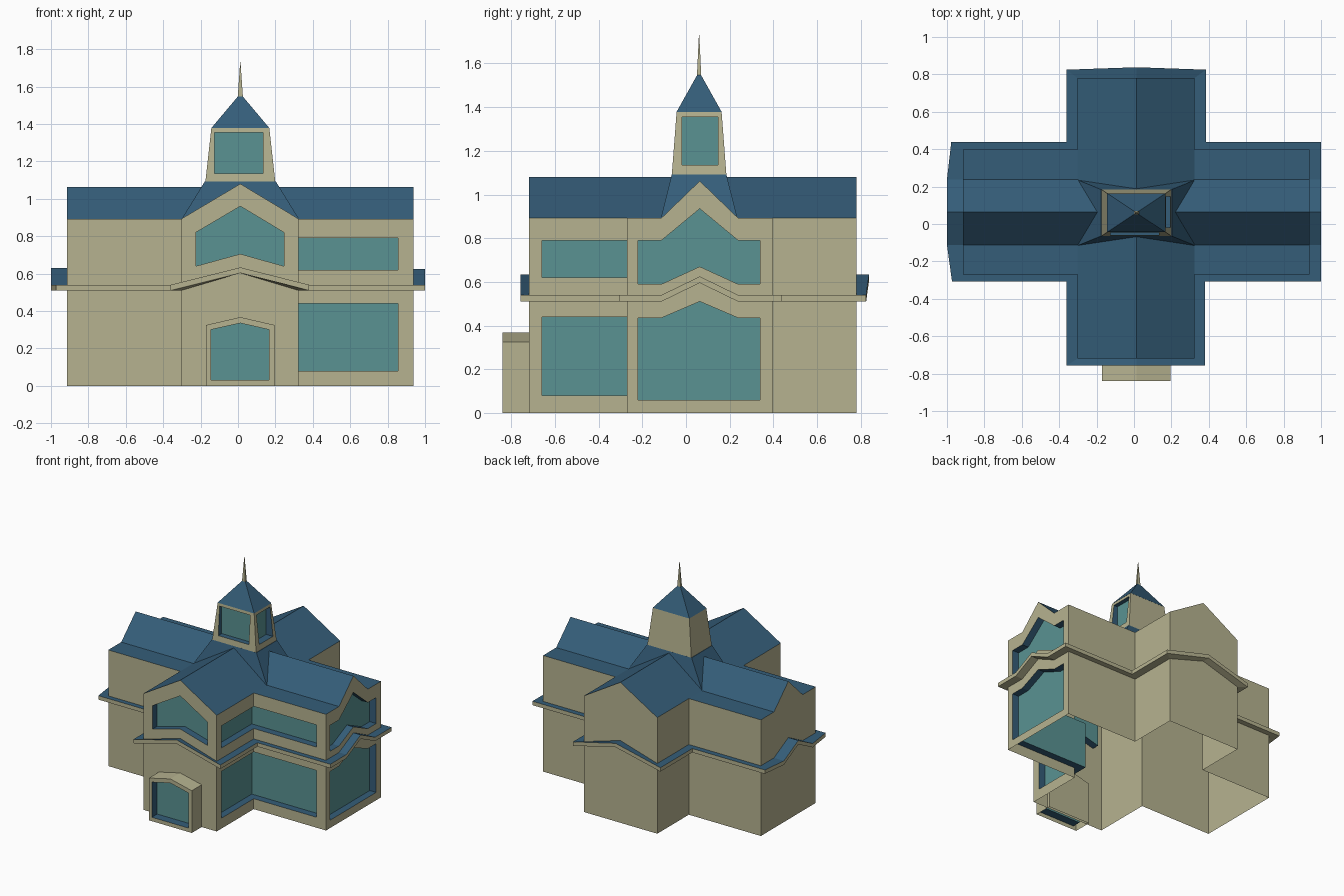
import bpy, bmesh

if "Cube" in bpy.data.objects:
    bpy.data.objects.remove(bpy.data.objects["Cube"])

CX, CY = 0.0125, 0.063          # ridge centre lines
WALL, ROOF, GLASS = 0, 1, 2
MATS = []
for name, col in (("wall", (.47, .45, .28, 1)), ("roof", (.035, .11, .19, 1)), ("glass", (.1, .29, .29, 1))):
    m = bpy.data.materials.new(name)
    m.diffuse_color = col
    m.use_nodes = True
    m.node_tree.nodes["Principled BSDF"].inputs["Base Color"].default_value = m.diffuse_color
    MATS.append(m)


def finish(name, bm, paint, fix=True):
    if fix:
        bmesh.ops.recalc_face_normals(bm, faces=bm.faces)
    bm.normal_update()
    for f in bm.faces:
        f.material_index = paint(f.normal)
    me = bpy.data.meshes.new(name)
    bm.to_mesh(me)
    bm.free()
    for m in MATS:
        me.materials.append(m)
    ob = bpy.data.objects.new(name, me)
    bpy.context.collection.objects.link(ob)
    return ob


def loft(name, rings, paint):
    """Closed solid through rings of equal point count."""
    bm = bmesh.new()
    vs = [[bm.verts.new(p) for p in r] for r in rings]
    n = len(vs[0])
    for a, b in zip(vs, vs[1:]):
        for i in range(n):
            j = (i + 1) % n
            bm.faces.new((a[i], a[j], b[j], b[i]))
    bm.faces.new(vs[0])
    bm.faces.new(vs[-1])
    return finish(name, bm, paint)


def prism(name, axis, prof, a, b, paint):
    place = {"x": lambda p, t: (t, p[0], p[1]),
             "y": lambda p, t: (p[0], t, p[1]),
             "z": lambda p, t: (p[0], p[1], t)}[axis]
    return loft(name, [[place(p, t) for p in prof] for t in (a, b)], paint)


def rect(x0, x1, y0, y1):
    return [(x0, y0), (x1, y0), (x1, y1), (x0, y1)]


def ring(hx, hy, z):
    return [(x, y, z) for x, y in rect(CX - hx, CX + hx, CY - .003 - hy, CY - .003 + hy)]


def combine(ob, other, op):
    mod = ob.modifiers.new("bool", "BOOLEAN")
    mod.operation, mod.object, mod.solver = op, other, "EXACT"
    bpy.context.view_layer.objects.active = ob
    bpy.ops.object.modifier_apply(modifier=mod.name)
    bpy.data.objects.remove(other)


def open_bottom(ob, z=0.0):
    bm = bmesh.new()
    bm.from_mesh(ob.data)
    bmesh.ops.delete(bm, geom=[f for f in bm.faces if all(abs(v.co.z - z) < 1e-4 for v in f.verts)], context="FACES")
    bm.to_mesh(ob.data)
    bm.free()


plain = lambda n: WALL
blue = lambda n: ROOF
by_slope = lambda n: ROOF if n.z > .1 else WALL
front_glass = lambda n: GLASS if n.y > .9 else ROOF
side_glass = lambda n: GLASS if n.x < -.9 else ROOF
corner_glass = lambda n: GLASS if n.x < -.9 or n.y > .9 else ROOF

# House: two crossing gabled wings
house = prism("house", "x", [(-.27, 0), (.397, 0), (.397, .893), (.238, .893), (CY, 1.062), (-.112, .893), (-.27, .893)],
              -.915, .938, by_slope)
wing = prism("wing", "y", [(-.302, 0), (.323, 0), (.323, .893), (CX, 1.08), (-.302, .893)], -.72, .78, by_slope)
combine(house, wing, "UNION")

# Recessed windows: front gable, right end (two floors), inner corner (two floors)
D = .055
cuts = [
    prism("cut", "y", [(-.225, .64), (CX, .705), (.245, .64), (.245, .82), (CX, .96), (-.225, .82)], -.8, -.72 + D, front_glass),
    prism("cut", "x", [(-.22, .59), (-.112, .59), (CY, .67), (.238, .59), (.34, .59), (.34, .79), (.238, .79),
                       (CY, .935), (-.112, .79), (-.22, .79)], .938 - D, 1.1, side_glass),
    prism("cut", "x", [(-.22, .06), (.34, .06), (.34, .435), (.238, .435), (CY, .51), (-.112, .435), (-.22, .435)],
          .938 - D, 1.1, side_glass),
]
for z0, z1 in ((.08, .44), (.62, .79)):
    x, y = .323 - D, -.27 + D
    cuts.append(prism("cut", "z", [(x, -.66), (.4, -.66), (.4, -.34), (.855, -.34), (.855, y), (x, y)], z0, z1, corner_glass))
for c in cuts:
    combine(house, c, "DIFFERENCE")
open_bottom(house)

# Entrance porch
porch = prism("porch", "y", [(-.17, 0), (.195, 0), (.195, .325), (CX, .367), (-.17, .325)], -.84, -.70, plain)
combine(porch, prism("cut", "y", [(-.145, .03), (.165, .03), (.165, .3), (CX, .335), (-.145, .3)], -.9, -.84 + D + .01,
                     front_glass), "DIFFERENCE")
open_bottom(porch)

# Ledge between the floors, rising to a small peak at each wing end
outer = [(-.36, -.757, 0), (CX, -.757, .093), (.38, -.757, 0), (.38, -.307, 0),
         (1, -.307, 0), (1, -.112, 0), (1, CY, .085), (1, .238, 0), (1, .438, 0),
         (.385, .438, 0), (.385, .825, 0), (CX, .838, .093), (-.36, .825, 0), (-.36, .438, 0),
         (-.977, .438, 0), (-1, .238, 0), (-1, CY, .09), (-1, -.112, 0), (-.973, -.307, 0), (-.36, -.307, 0)]


def to_wall(p):
    x, y, z = p
    if abs(x) > .9:
        x = .938 if x > 0 else -.915
    elif abs(x) > .1:
        x = .323 if x > 0 else -.302
    if abs(y) > .6:
        y = .78 if y > 0 else -.72
    elif abs(y) > .3:
        y = .397 if y > 0 else -.27
    return x, y, z


bm = bmesh.new()
loops = [[bm.verts.new((p[0], p[1], p[2] + h)) for p in pts]
         for pts, h in (([to_wall(p) for p in outer], .51), (outer, .51), (outer, .54), ([to_wall(p) for p in outer], .54))]
for a, b in zip(loops, loops[1:]):
    for i in range(len(outer)):
        j = (i + 1) % len(outer)
        bm.faces.new((a[i], a[j], b[j], b[i]))
finish("ledge", bm, by_slope, fix=False)

# Hipped roof hub under the tower
hub = loft("roof_hub", [ring(.313, .175, .893), ring(.19, .125, 1.092)], blue)
open_bottom(hub, .893)

# Tower with two recessed windows, cap and spire
tower = loft("tower", [ring(.187, .125, 1.09), ring(.155, .103, 1.378)], plain)
combine(tower, prism("cut", "y", rect(-.125, .135, 1.135, 1.355), -.2, -.02, front_glass), "DIFFERENCE")
combine(tower, prism("cut", "x", rect(-.018, .147, 1.135, 1.355), .137, .3, side_glass), "DIFFERENCE")
loft("tower_cap", [ring(.156, .104, 1.377), ring(.013, .009, 1.547)], blue)
loft("spire", [ring(.014, .01, 1.54), ring(.001, .001, 1.73)], plain)
